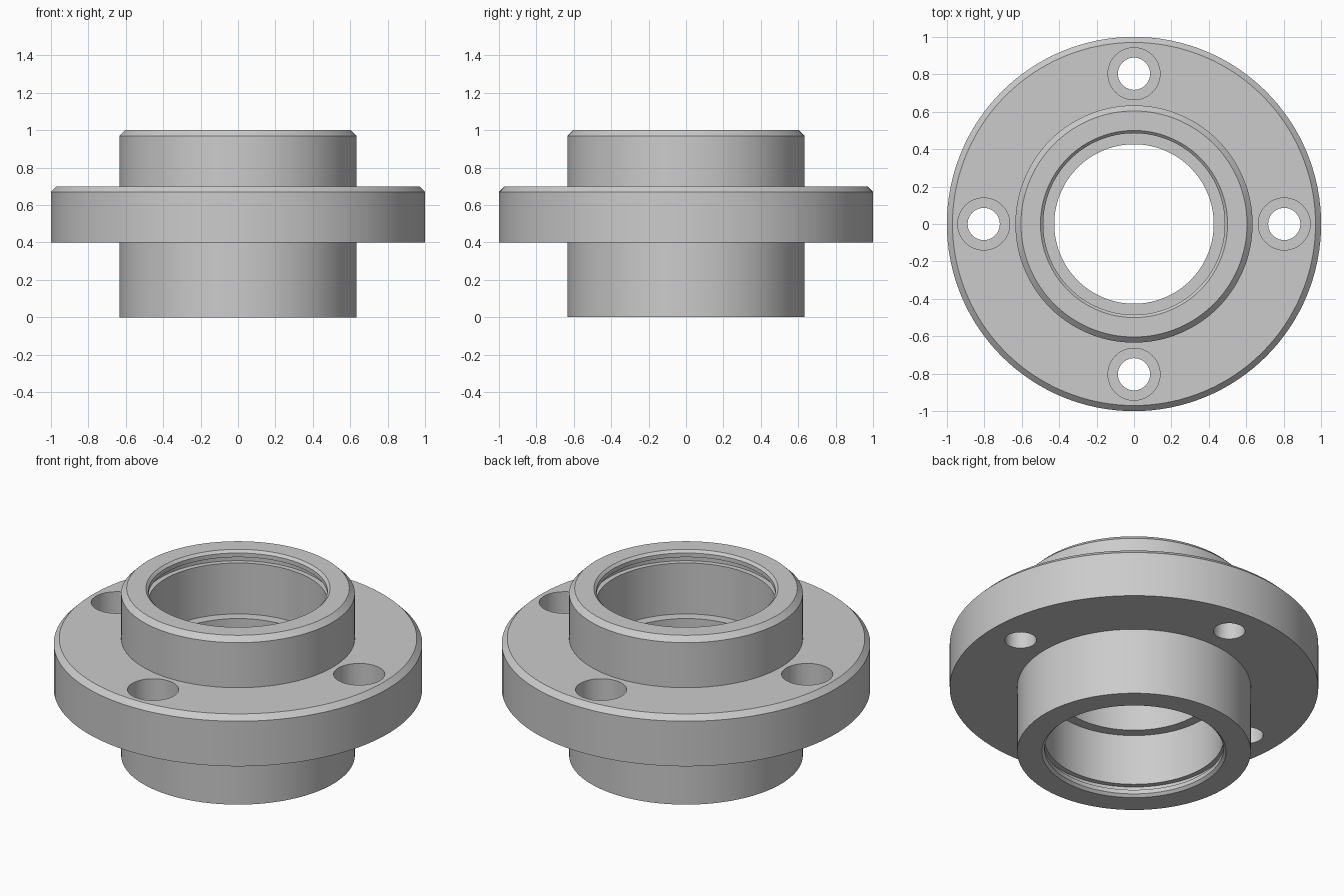
import bpy, bmesh
from math import cos, sin, pi, radians

if "Cube" in bpy.data.objects:
    bpy.data.objects.remove(bpy.data.objects["Cube"])


def lathe(name, profile, segments, closed, centre=(0, 0)):
    """Revolve an (r, z) profile about z; closed=False caps both ends."""
    bm = bmesh.new()
    rings = []
    for r, z in profile:
        rings.append([bm.verts.new((centre[0] + r * cos(2 * pi * i / segments),
                                    centre[1] + r * sin(2 * pi * i / segments), z))
                      for i in range(segments)])
    pairs = list(zip(rings, rings[1:]))
    if closed:
        pairs.append((rings[-1], rings[0]))
    else:
        bm.faces.new(rings[0])
        bm.faces.new(rings[-1])
    for a, b in pairs:
        for i in range(segments):
            j = (i + 1) % segments
            bm.faces.new((a[i], a[j], b[j], b[i]))
    bmesh.ops.recalc_face_normals(bm, faces=bm.faces)
    mesh = bpy.data.meshes.new(name)
    bm.to_mesh(mesh)
    bm.free()
    obj = bpy.data.objects.new(name, mesh)
    bpy.context.collection.objects.link(obj)
    return obj


# Outside of the hub and flange, bottom to top
outer = [(0.634, 0), (0.634, 0.4), (1, 0.4), (1, 0.67), (0.97, 0.7),
         (0.634, 0.7), (0.634, 0.97), (0.604, 1)]

# Bearing seat with lead-in chamfer and retaining ring groove, mirrored at both ends
seat_top = [(0.5, 1), (0.485, 0.985), (0.485, 0.96), (0.515, 0.96),
            (0.515, 0.925), (0.485, 0.925), (0.485, 0.62), (0.426, 0.62)]
seat_bottom = [(r, 1 - z) for r, z in reversed(seat_top)]
housing = lathe("flanged_bearing_housing", outer + seat_top + seat_bottom, 128, True)

# Four counterbored bolt holes
hole = [(0.086, 0.3), (0.086, 0.53), (0.139, 0.53), (0.139, 0.8)]
cutters = []
for k in range(4):
    a = k * pi / 2
    cutter = lathe("bolt_hole_cutter", hole, 48, False, (0.803 * cos(a), 0.803 * sin(a)))
    cutter.hide_render = True
    mod = housing.modifiers.new("bolt_hole", 'BOOLEAN')
    mod.operation = 'DIFFERENCE'
    mod.solver = 'EXACT'
    mod.object = cutter
    cutters.append(cutter)

bpy.context.view_layer.objects.active = housing
housing.select_set(True)
for mod in list(housing.modifiers):
    bpy.ops.object.modifier_apply(modifier=mod.name)
for cutter in cutters:
    bpy.data.objects.remove(cutter)

# Smooth walls, crisp machined edges
bpy.ops.object.shade_smooth_by_angle(angle=radians(30))
